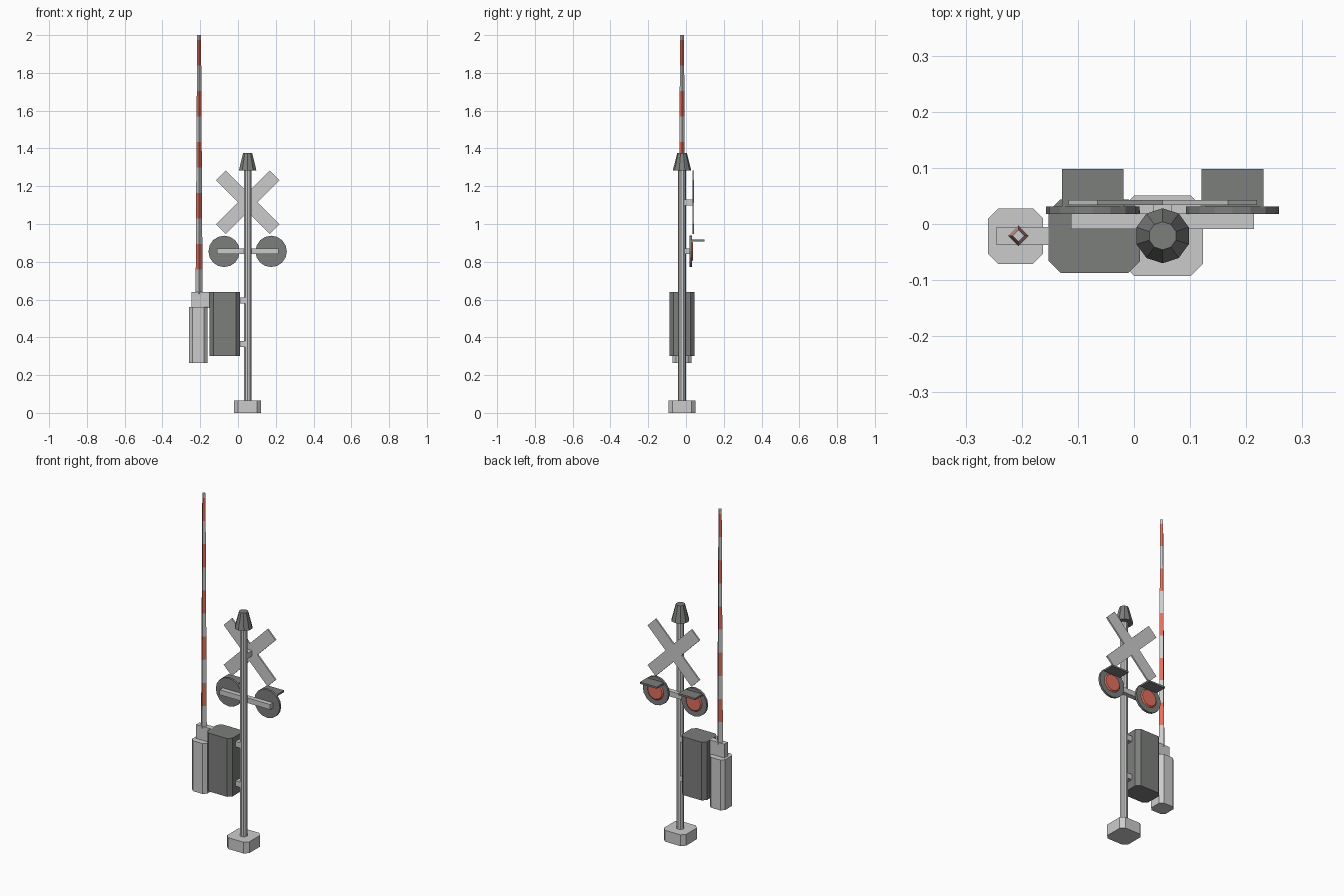
import bpy, bmesh, math
from mathutils import Matrix

if "Cube" in bpy.data.objects:
    bpy.data.objects.remove(bpy.data.objects["Cube"])

PX, PY = 0.051, -0.021      # pole axis
AX = -0.206                 # gate arm axis


def material(name, rgb):
    m = bpy.data.materials.new(name)
    m.diffuse_color = (*rgb, 1)
    m.use_nodes = True
    m.node_tree.nodes["Principled BSDF"].inputs["Base Color"].default_value = m.diffuse_color
    return m


RED = material("red", (0.75, 0.16, 0.11))
DARK = material("dark_grey", (0.2, 0.21, 0.2))
PALE = material("pale_grey", (0.62, 0.62, 0.62))


def finish(name, bm, mat=None):
    bmesh.ops.recalc_face_normals(bm, faces=bm.faces)
    me = bpy.data.meshes.new(name)
    bm.to_mesh(me)
    bm.free()
    if mat:
        me.materials.append(mat)
    ob = bpy.data.objects.new(name, me)
    bpy.context.collection.objects.link(ob)
    return ob


def box(name, x, y, z, mat=None, chamfer=0):
    """Box from (min, max) ranges, with optional chamfered upright corners."""
    bm = bmesh.new()
    bmesh.ops.create_cube(bm, size=1)
    for v in bm.verts:
        v.co = [r[0] + (c + 0.5) * (r[1] - r[0]) for c, r in zip(v.co, (x, y, z))]
    if chamfer:
        upright = [e for e in bm.edges
                   if abs(e.verts[0].co.z - e.verts[1].co.z) > 0.01]
        bmesh.ops.bevel(bm, geom=upright, offset=chamfer, segments=1, affect='EDGES')
    return finish(name, bm, mat)


def cone(name, x, y, z0, z1, r0, r1, sides, mat=None):
    bm = bmesh.new()
    bmesh.ops.create_cone(bm, cap_ends=True, segments=sides, radius1=r0, radius2=r1,
                          depth=z1 - z0, matrix=Matrix.Translation((x, y, (z0 + z1) / 2)))
    return finish(name, bm, mat)


def disc(name, x, z, y0, y1, r0, r1, sides, mat):
    """Disc facing +y; r0 at y0, r1 at y1."""
    bm = bmesh.new()
    m = Matrix.Translation((x, (y0 + y1) / 2, z)) @ Matrix.Rotation(-math.pi / 2, 4, 'X')
    bmesh.ops.create_cone(bm, cap_ends=True, segments=sides, radius1=r0, radius2=r1,
                          depth=y1 - y0, matrix=m)
    return finish(name, bm, mat)


# Base, pole and cap
box("base", (PX - 0.072, PX + 0.072), (-0.093, 0.051), (0, 0.066), chamfer=0.022)
cone("pole", PX, PY, 0.06, 1.29, 0.021, 0.021, 10)
cone("pole_cap", PX, PY, 1.283, 1.377, 0.049, 0.025, 10, DARK)

# Mechanism cabinet with its brackets
box("cabinet", (-0.152, 0.011), (-0.087, 0.044), (0.30, 0.641), DARK, chamfer=0.021)
for i, z in enumerate((0.365, 0.595)):
    box(f"cabinet_bracket_{i}", (0.0, 0.045), (PY - 0.017, PY + 0.017), (z - 0.016, z + 0.016))

# Counterweight and arm holder
box("counterweight", (-0.26, -0.162), (-0.071, 0.028), (0.265, 0.56), chamfer=0.018)
box("arm_holder", (-0.245, -0.148), (PY - 0.016, PY + 0.016), (0.555, 0.641))

# Tapered diamond-section gate arm in alternating stripes
cuts = [0.625 + 0.135 * i for i in range(11)] + [2.0]
cuts[0] = 0.63


def arm_radius(z):
    return 0.0185 + (0.0105 - 0.0185) * (z - 0.63) / 1.37


for i, (a, b) in enumerate(zip(cuts, cuts[1:])):
    cone(f"arm_stripe_{i}", AX, PY, a, b, arm_radius(a), arm_radius(b), 4,
         RED if i % 2 else PALE)

# Crossbuck: one X-shaped outline, extruded
W, L, CZ = 0.0365, 0.201, 1.115
quarter = [(L, -W), (L, W), (W, W)]
bm = bmesh.new()
ring = []
for k in range(4):
    a = math.radians(45 + 90 * k)
    for u, v in quarter:
        ring.append(bm.verts.new((PX + u * math.cos(a) - v * math.sin(a), 0.034,
                                  CZ + u * math.sin(a) + v * math.cos(a))))
face = bm.faces.new(ring)
ext = bmesh.ops.extrude_face_region(bm, geom=[face], use_keep_orig=True)
for v in ext["geom"]:
    if isinstance(v, bmesh.types.BMVert):
        v.co.y += 0.009
finish("crossbuck", bm, PALE)
box("crossbuck_bracket", (PX - 0.017, PX + 0.017), (-0.012, 0.035), (CZ - 0.016, CZ + 0.016))

# Warning lights on a crossbar
LZ = 0.855
box("light_crossbar", (PX - 0.163, PX + 0.163), (-0.009, 0.019), (LZ - 0.015, LZ + 0.015))
for side, s in (("left", -1), ("right", 1)):
    x = PX + s * 0.1245
    disc(f"{side}_light_disc", x, LZ, 0.018, 0.031, 0.083, 0.083, 16, DARK)
    disc(f"{side}_light_lens", x, LZ, 0.030, 0.037, 0.054, 0.046, 16, RED)
    box(f"{side}_light_hood", (x - 0.055, x + 0.055), (0.028, 0.098), (0.907, 0.917), DARK)
